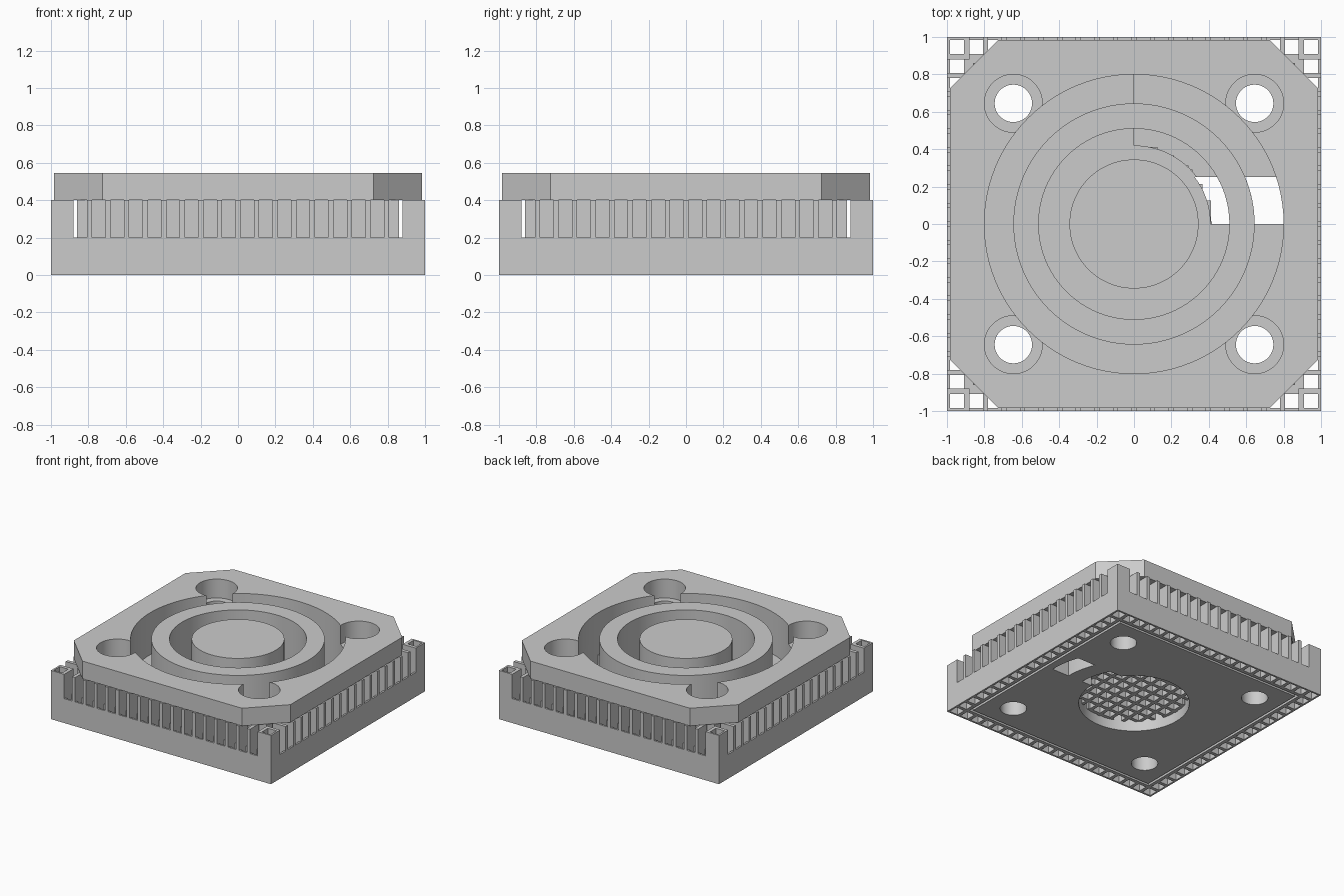
import bpy, bmesh, math

if "Cube" in bpy.data.objects:
    bpy.data.objects.remove(bpy.data.objects["Cube"])

grey = bpy.data.materials.new("plain grey")
grey.use_nodes = True
grey.diffuse_color = (0.6, 0.6, 0.6, 1)
grey.node_tree.nodes["Principled BSDF"].inputs["Base Color"].default_value = (0.6, 0.6, 0.6, 1)


def finish(name, bm):
    bmesh.ops.recalc_face_normals(bm, faces=bm.faces[:])
    mesh = bpy.data.meshes.new(name)
    bm.to_mesh(mesh)
    bm.free()
    mesh.materials.append(grey)
    obj = bpy.data.objects.new(name, mesh)
    bpy.context.collection.objects.link(obj)
    return obj


def add_box(bm, x0, x1, y0, y1, z0, z1):
    verts = bmesh.ops.create_cube(bm, size=1)["verts"]
    for v in verts:
        v.co.x = x1 if v.co.x > 0 else x0
        v.co.y = y1 if v.co.y > 0 else y0
        v.co.z = z1 if v.co.z > 0 else z0
    return verts


def prism(name, outline, z0, z1):
    bm = bmesh.new()
    low = [bm.verts.new((x, y, z0)) for x, y in outline]
    high = [bm.verts.new((x, y, z1)) for x, y in outline]
    bm.faces.new(low)
    bm.faces.new(high)
    for i in range(len(low)):
        j = (i + 1) % len(low)
        bm.faces.new((low[i], low[j], high[j], high[i]))
    return finish(name, bm)


def arc(r, a0, a1, n, cx=0, cy=0):
    steps = [a0 + (a1 - a0) * i / n for i in range(n + 1)]
    return [(cx + r * math.cos(a), cy + r * math.sin(a)) for a in steps]


def disc(name, r, z0, z1, cx=0, cy=0, n=64):
    return prism(name, arc(r, 0, math.tau, n, cx, cy)[:-1], z0, z1)


def ring(name, r0, r1, z0, z1, n=96):
    bm = bmesh.new()
    slices = []
    for i in range(n):
        a = math.tau * i / n
        slices.append([bm.verts.new((r * math.cos(a), r * math.sin(a), z))
                       for r, z in ((r0, z0), (r1, z0), (r1, z1), (r0, z1))])
    for i in range(n):
        a, b = slices[i], slices[(i + 1) % n]
        for k in range(4):
            m = (k + 1) % 4
            bm.faces.new((a[k], a[m], b[m], b[k]))
    return finish(name, bm)


def cut(obj, cutters):
    for c in cutters:
        c.hide_render = True
        mod = obj.modifiers.new("cut", "BOOLEAN")
        mod.operation, mod.solver, mod.object = "DIFFERENCE", "EXACT", c
    graph = bpy.context.evaluated_depsgraph_get()
    mesh = bpy.data.meshes.new_from_object(obj.evaluated_get(graph))
    obj.modifiers.clear()
    obj.data = mesh


def smooth(obj):
    bpy.ops.object.select_all(action="DESELECT")
    obj.select_set(True)
    bpy.context.view_layer.objects.active = obj
    bpy.ops.object.shade_smooth_by_angle(angle=math.radians(30))


TOP, DECK, SILL, FLOOR = 0.545, 0.4, 0.2, 0.2
CAVITY = 0.417

# Octagonal cover and the square core beneath it
cover = prism("octagonal_cover", [(-0.985, -0.725), (-0.725, -0.985), (0.725, -0.985), (0.985, -0.725),
                                  (0.985, 0.725), (0.725, 0.985), (-0.725, 0.985), (-0.985, 0.725)], DECK, TOP)
bm = bmesh.new()
add_box(bm, -0.86, 0.86, -0.86, 0.86, 0, DECK)
core = finish("square_core", bm)

# Ring grooves, each with a deeper quarter pocket and an opening through the base
cutters = [disc("cavity_cutter", CAVITY, -0.1, 0.18)]
for r0, r1, p0 in ((0.645, 0.8, 0.645), (0.345, 0.51, 0.42)):
    cutters.append(ring("groove_cutter", r0, r1, FLOOR, 0.7))
    quarter = arc(r1, 0, math.pi / 2, 24) + arc(p0, math.pi / 2, 0, 24)
    cutters.append(prism("pocket_cutter", quarter, 0.1, 0.3))
    p = min(p0, 0.645) - (0.01 if p0 < 0.5 else 0)
    mouth = arc(r1, 0, math.asin(0.25 / r1), 8) + arc(p, math.asin(0.25 / p), 0, 8)
    cutters.append(prism("opening_cutter", mouth, -0.1, 0.3))

# Corner bolt holes with counterbores
for sx in (-1, 1):
    for sy in (-1, 1):
        cutters.append(disc("bolt_cutter", 0.1, -0.1, 0.7, sx * 0.645, sy * 0.645, 48))
        cutters.append(disc("counterbore_cutter", 0.155, 0.39, 0.7, sx * 0.645, sy * 0.645, 48))

for part in (cover, core):
    cut(part, cutters)
for c in cutters:
    bpy.data.objects.remove(c)

# Slotted border: walls and cross bars for one side, repeated on all four
PITCH, HALF = 0.0993, 0.014
bm = bmesh.new()
for side in range(4):
    verts = add_box(bm, -1, 1, -1, -0.985, 0, SILL)
    verts += add_box(bm, -0.908, 0.908, -0.908, -0.88, 0, SILL)
    verts += add_box(bm, -0.88, 0.88, -0.882, -0.858, 0.1, SILL)
    for i in range(-9, 10):
        verts += add_box(bm, i * PITCH - HALF, i * PITCH + HALF, -1, -0.88, 0, DECK)
    for s in (-1, 1):
        x0, x1 = sorted((s * 0.894, s))
        verts += add_box(bm, x0, x1, -1, -0.985, 0, DECK)
    c, s = ((1, 0), (0, 1), (-1, 0), (0, -1))[side]
    for v in verts:
        x, y = v.co.x, v.co.y
        v.co.x, v.co.y = x * c - y * s, x * s + y * c
finish("slotted_border", bm)

# Crossed bars inside the round cavity
bm = bmesh.new()
for i in range(-4, 5):
    d = i * PITCH
    reach = math.sqrt(max(CAVITY ** 2 - d ** 2, 0))
    if reach > 0.1:
        add_box(bm, d - HALF, d + HALF, -reach, reach, 0.08, 0.19)
        add_box(bm, -reach, reach, d - HALF, d + HALF, 0.08, 0.19)
finish("cavity_grid", bm)

for part in (cover, core):
    smooth(part)
